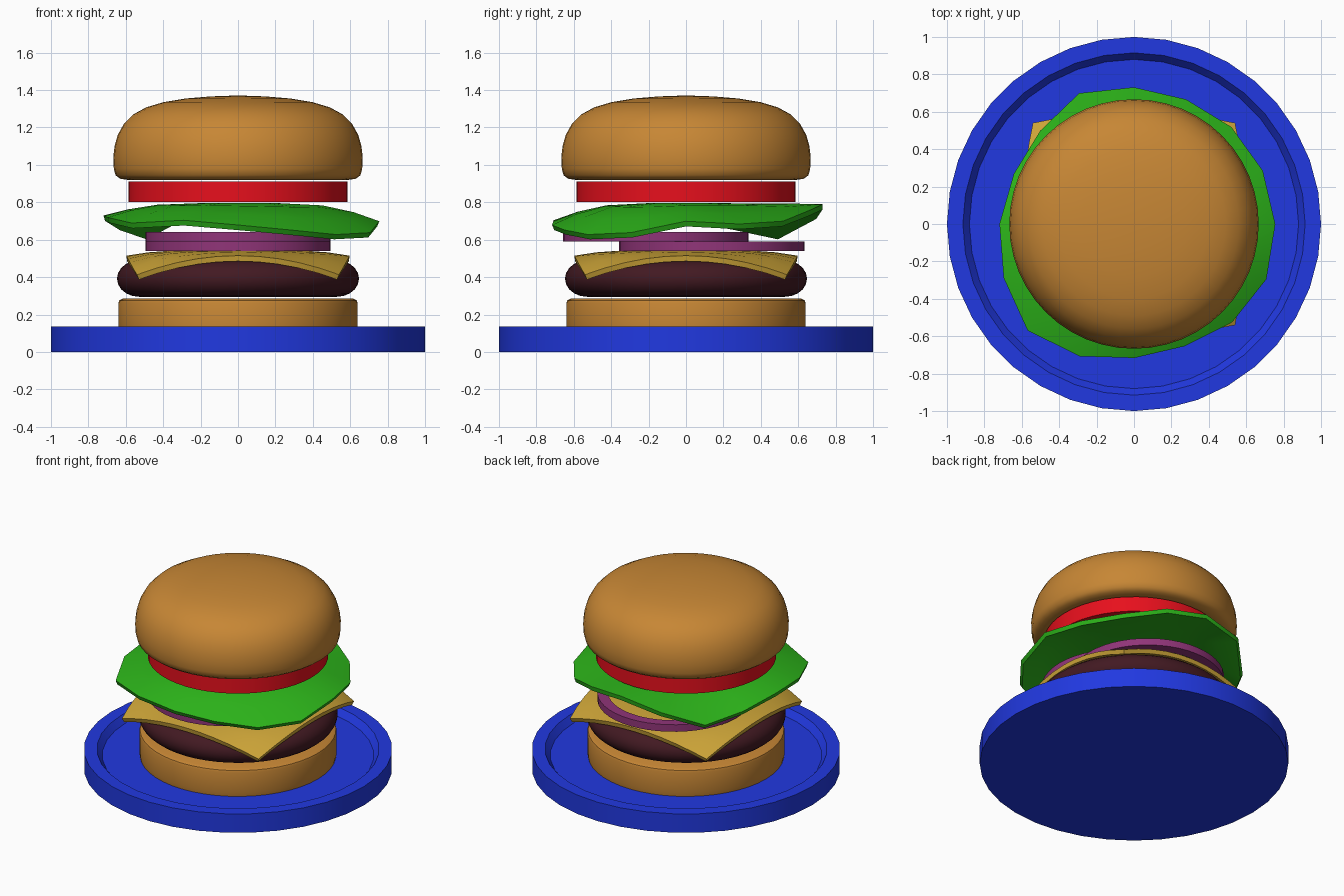
import bpy, bmesh, math

if "Cube" in bpy.data.objects:
    bpy.data.objects.remove(bpy.data.objects["Cube"])


def finish(bm, name, color, angle=40, thickness=0):
    """Turn a bmesh into a coloured, smooth-shaded object."""
    bmesh.ops.recalc_face_normals(bm, faces=bm.faces)
    mesh = bpy.data.meshes.new(name)
    bm.to_mesh(mesh)
    bm.free()
    obj = bpy.data.objects.new(name, mesh)
    bpy.context.collection.objects.link(obj)
    mat = bpy.data.materials.new(name + "_color")
    mat.diffuse_color = (*color, 1)
    mat.use_nodes = True
    mat.node_tree.nodes["Principled BSDF"].inputs["Base Color"].default_value = mat.diffuse_color
    mesh.materials.append(mat)
    bpy.ops.object.select_all(action='DESELECT')
    obj.select_set(True)
    bpy.context.view_layer.objects.active = obj
    if thickness:
        mod = obj.modifiers.new("thickness", 'SOLIDIFY')
        mod.thickness = thickness
        mod.offset = 0
        bpy.ops.object.modifier_apply(modifier=mod.name)
    bpy.ops.object.shade_smooth_by_angle(angle=math.radians(angle))
    return obj


def lathe(name, profile, color, sides=48, center=(0, 0), closed=False):
    """Revolve (radius, z) points; ends are capped unless the profile is closed."""
    bm = bmesh.new()
    rings = []
    for r, z in profile:
        rings.append([bm.verts.new((center[0] + r * math.cos(2 * math.pi * i / sides),
                                    center[1] + r * math.sin(2 * math.pi * i / sides), z))
                      for i in range(sides)])
    pairs = list(zip(rings, rings[1:]))
    if closed:
        pairs.append((rings[-1], rings[0]))
    for a, b in pairs:
        for i in range(sides):
            j = (i + 1) % sides
            bm.faces.new((a[i], a[j], b[j], b[i]))
    if not closed:
        bm.faces.new(rings[0])
        bm.faces.new(rings[-1])
    return finish(bm, name, color)


BUN = (0.57, 0.24, 0.035)
ONION = (0.28, 0.035, 0.19)

# Plate with a raised flat rim
lathe("plate", [(1, 0), (1, 0.135), (0.915, 0.135), (0.88, 0.09)],
      (0.015, 0.04, 0.75), sides=36)

# Buns
lathe("bottom_bun", [(0.635, 0.09), (0.64, 0.12), (0.64, 0.26), (0.635, 0.275),
                     (0.615, 0.285)], BUN)
lathe("top_bun", [(0.59, 0.92), (0.63, 0.926), (0.655, 0.945), (0.664, 0.98),
                  (0.667, 1.04), (0.66, 1.10), (0.643, 1.16), (0.61, 1.22),
                  (0.56, 1.27), (0.49, 1.308), (0.40, 1.335), (0.28, 1.355),
                  (0.15, 1.366), (0.04, 1.37)], BUN)

# Patty with a rounded side
side = [-90 + 18 * i for i in range(11)]
lathe("patty", [(0.53 + 0.117 * math.cos(math.radians(a)),
                 0.392 + 0.097 * math.sin(math.radians(a))) for a in side],
      (0.055, 0.01, 0.016))

# Cheese slice: a square whose corners droop and pull inward
bm = bmesh.new()
bmesh.ops.create_grid(bm, x_segments=10, y_segments=10, size=1)
for v in bm.verts:
    x, y = v.co.x, v.co.y
    corner = (x * y) ** 2
    edge = max(abs(x), abs(y)) ** 4
    v.co = (x * (0.595 - 0.06 * y * y), y * (0.595 - 0.06 * x * x),
            0.53 - 0.03 * edge - 0.10 * corner)
finish(bm, "cheese", (0.62, 0.38, 0.04), thickness=0.03)

# Two offset onion rings
for name, y, z in (("onion_lower", 0.138, 0.54), ("onion_upper", -0.162, 0.59)):
    lathe(name, [(0.425, z), (0.495, z), (0.495, z + 0.05), (0.425, z + 0.05)],
          ONION, center=(0, y), closed=True)

# Lettuce: an irregular wavy leaf, rim radius and height every 22.5 degrees
rim = [(0.75, 0.68), (0.74, 0.665), (0.73, 0.68), (0.72, 0.74),
       (0.73, 0.77), (0.755, 0.72), (0.70, 0.61), (0.69, 0.66),
       (0.715, 0.71), (0.75, 0.70), (0.80, 0.67), (0.76, 0.685),
       (0.71, 0.66), (0.70, 0.635), (0.735, 0.61), (0.76, 0.62)]
bm = bmesh.new()
n = len(rim)
rings = []
for f, drop in ((0.3, 0.0), (0.6, 0.12), (0.82, 0.5), (1.0, 1.0)):
    rings.append([bm.verts.new((r * f * math.cos(2 * math.pi * i / n),
                                r * f * math.sin(2 * math.pi * i / n),
                                0.78 + (z - 0.775) * drop))
                  for i, (r, z) in enumerate(rim)])
for a, b in zip(rings, rings[1:]):
    for i in range(n):
        j = (i + 1) % n
        bm.faces.new((a[i], a[j], b[j], b[i]))
bm.faces.new(rings[0])
finish(bm, "lettuce", (0.025, 0.45, 0.01), thickness=0.03)

# Tomato slice
lathe("tomato", [(0.585, 0.802), (0.585, 0.91)], (0.8, 0.005, 0.012))
